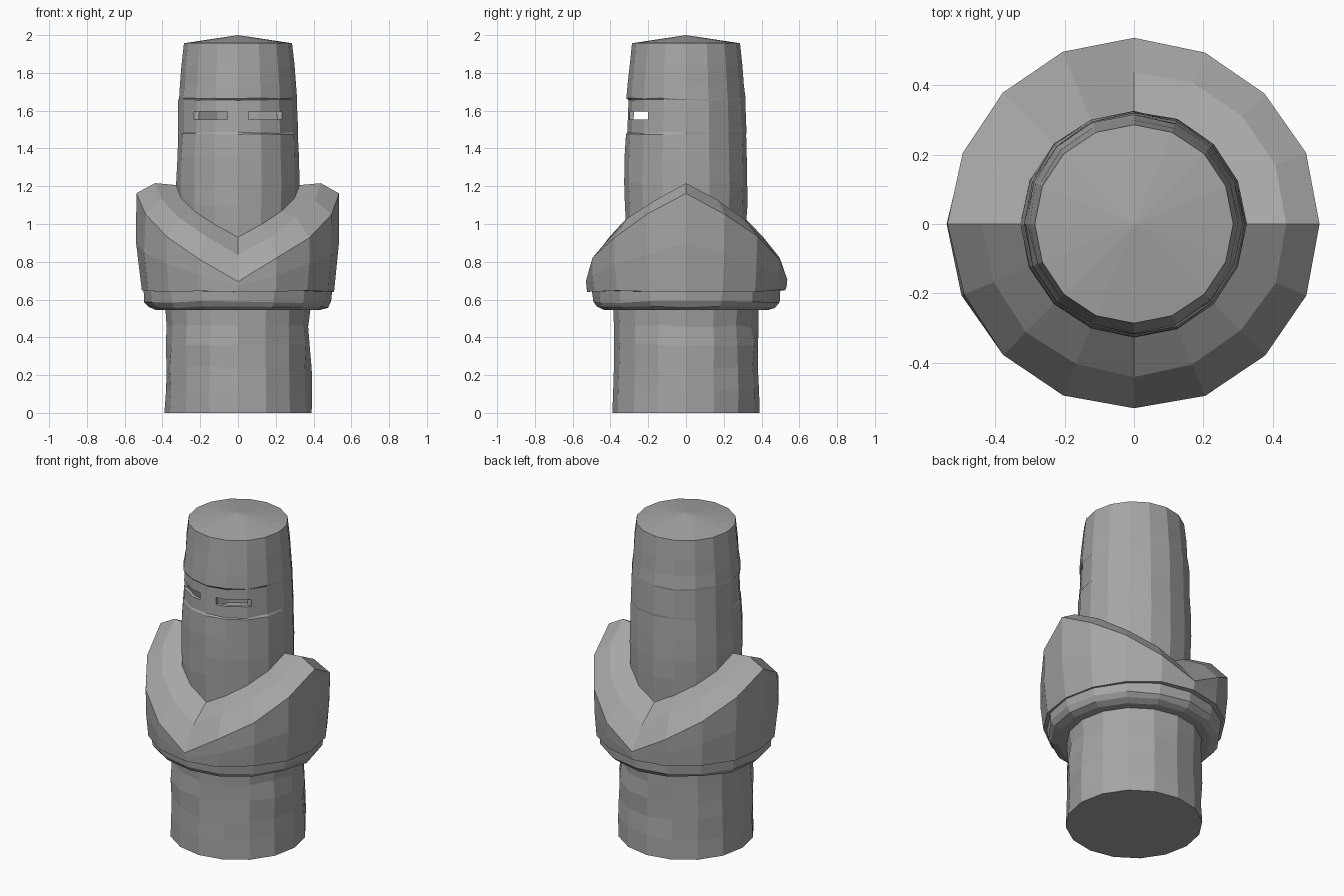
import bpy, bmesh, math, random

if "Cube" in bpy.data.objects:
    bpy.data.objects.remove(bpy.data.objects["Cube"])
random.seed(4)

SIDES = 16
steel = bpy.data.materials.new("plain grey")
steel.diffuse_color = (0.38, 0.38, 0.38, 1)
steel.use_nodes = True
steel.node_tree.nodes["Principled BSDF"].inputs["Base Color"].default_value = steel.diffuse_color


def lathe(name, rings, jitter=0.0, apex=None):
    """Faceted lathe: each ring is (radius, z), numbers or functions of the angle."""
    bm = bmesh.new()
    rows = []
    for k, (r, z) in enumerate(rings):
        j = jitter if 0 < k < len(rings) - 1 else 0
        row = []
        for i in range(SIDES):
            a = math.tau * i / SIDES
            rr = (r(a) if callable(r) else r) + random.uniform(-j, j * 0.5)
            zz = (z(a) if callable(z) else z) + random.uniform(-j, j)
            row.append(bm.verts.new((rr * math.cos(a), rr * math.sin(a), zz)))
        rows.append(row)
    for lo, hi in zip(rows, rows[1:]):
        for i in range(SIDES):
            n = (i + 1) % SIDES
            bm.faces.new((lo[i], lo[n], hi[n], hi[i]))
    # close both ends with a fan to a centre point
    for row, top in ((rows[0], None), (rows[-1], apex)):
        zc = top if top is not None else sum(v.co.z for v in row) / SIDES
        c = bm.verts.new((0, 0, zc))
        for i in range(SIDES):
            bm.faces.new((row[i], row[(i + 1) % SIDES], c))
    bmesh.ops.recalc_face_normals(bm, faces=bm.faces)
    me = bpy.data.meshes.new(name)
    bm.to_mesh(me)
    bm.free()
    me.materials.append(steel)
    ob = bpy.data.objects.new(name, me)
    bpy.context.collection.objects.link(ob)
    return ob


def box(name, lo, hi):
    bpy.ops.mesh.primitive_cube_add(size=1, location=[(a + b) / 2 for a, b in zip(lo, hi)])
    ob = bpy.context.object
    ob.name = name
    ob.scale = [b - a for a, b in zip(lo, hi)]
    ob.data.materials.append(steel)
    return ob


def cut(target, cutter):
    m = target.modifiers.new(cutter.name, 'BOOLEAN')
    m.operation = 'DIFFERENCE'
    m.solver = 'EXACT'
    m.object = cutter
    cutter.hide_render = True
    cutter.hide_set(True)


# Lower body: lightly dented cylinder
lathe("lower_body", [(0.39, 0), (0.389, 0.12), (0.387, 0.24), (0.388, 0.36),
                     (0.38, 0.46), (0.385, 0.56)], 0.009)

# Bevelled collar under the mantle
lathe("collar", [(0.435, 0.545), (0.475, 0.56), (0.495, 0.588), (0.50, 0.66)], 0.006)


# Draped mantle: high on the shoulders (1), low at front and back (0)
def side(a):
    return 1 - 2 * abs(math.asin(max(-1, min(1, math.sin(a))))) / math.pi


def drape(low, high):
    return lambda a: low + (high - low) * side(a)


lathe("mantle", [
    (0.46, 0.643),
    (drape(0.53, 0.51), 0.645),
    (drape(0.532, 0.537), drape(0.672, 0.90)),
    (0.535, drape(0.70, 1.165)),
    (0.44, drape(0.835, 1.222)),
    (0.315, drape(0.93, 1.205)),
], 0.006)


# Helmet with a shallow visor recess around the front
def visor(r):
    return lambda a: r - (0.007 if math.sin(a) < -0.38 else 0)


helmet = lathe("helmet", [
    (0.31, 0.70), (0.318, 0.95), (0.325, 1.1), (0.326, 1.22), (0.324, 1.35), (0.32, 1.476),
    (visor(0.32), 1.484), (visor(0.315), 1.656), (0.315, 1.664),
    (0.307, 1.74), (0.299, 1.84), (0.286, 1.957)], 0.004, apex=2.0)

# Hollow interior and two eye slits running out to the sides
cut(helmet, lathe("cavity_cutter", [(0.295, 1.3), (0.285, 1.66), (0.265, 1.88)]))
for s, label in ((-1, "left"), (1, "right")):
    x0, x1 = sorted((s * 0.055, s * 0.36))
    cut(helmet, box("eye_slit_cutter_" + label, (x0, -0.5, 1.552), (x1, -0.2, 1.596)))
